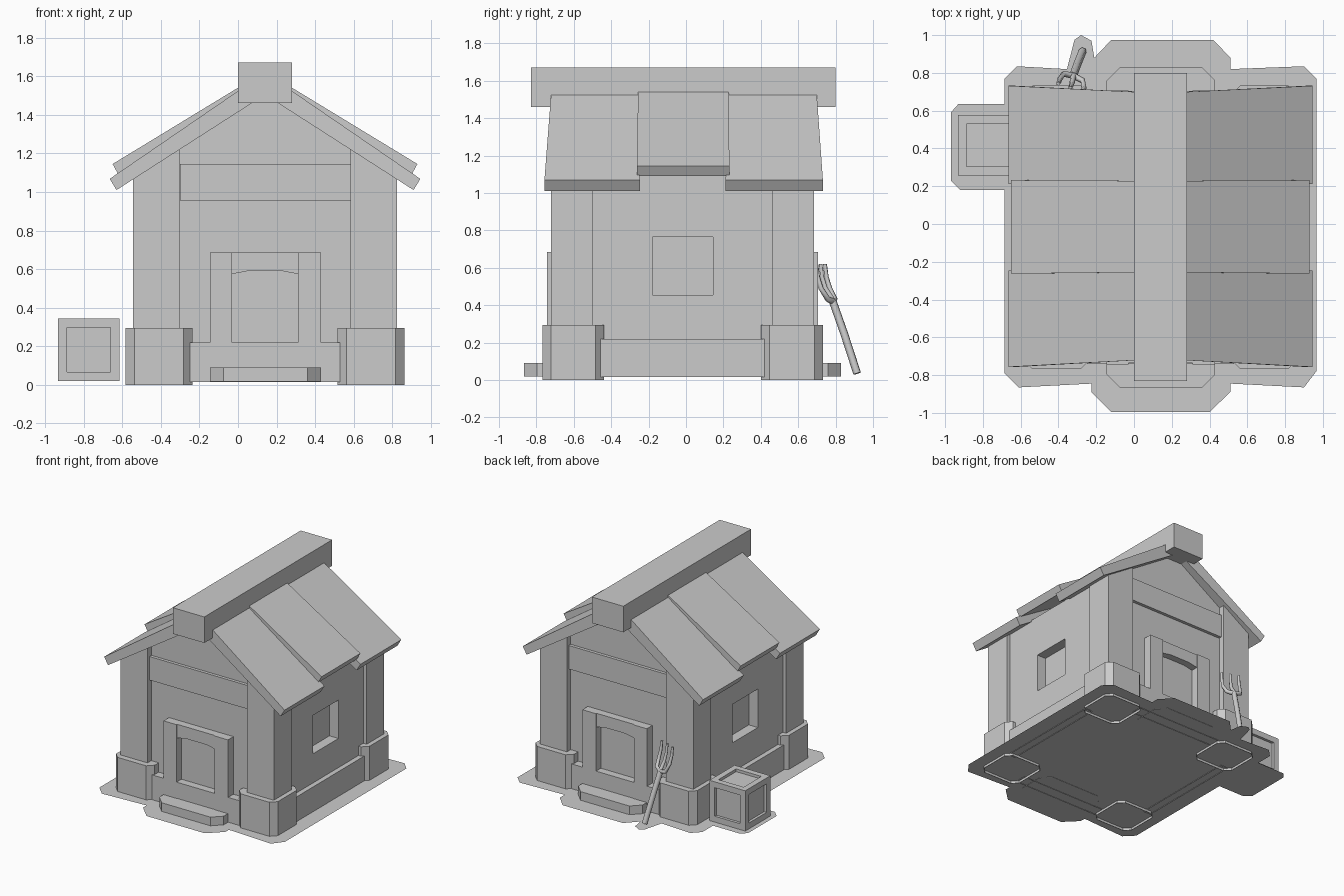
import bpy, bmesh
from mathutils import Vector

if "Cube" in bpy.data.objects:
    bpy.data.objects.remove(bpy.data.objects["Cube"])

CX, CY = 0.14, -0.018          # centre of the house
S = (-1, 1)


def finish(name, bm):
    bmesh.ops.recalc_face_normals(bm, faces=bm.faces)
    me = bpy.data.meshes.new(name)
    bm.to_mesh(me)
    bm.free()
    ob = bpy.data.objects.new(name, me)
    bpy.context.collection.objects.link(ob)
    return ob


def prism(name, pts, lo, hi, axis='z', open_bottom=False):
    """Extrude a 2D outline along z (outline in x,y) or along y (outline in x,z)."""
    bm = bmesh.new()
    place = (lambda p, h: (p[0], p[1], h)) if axis == 'z' else (lambda p, h: (p[0], h, p[1]))
    a = [bm.verts.new(place(p, lo)) for p in pts]
    b = [bm.verts.new(place(p, hi)) for p in pts]
    if not open_bottom:
        bm.faces.new(a)
    bm.faces.new(b)
    n = len(pts)
    for i in range(n):
        bm.faces.new((a[i], a[(i + 1) % n], b[(i + 1) % n], b[i]))
    return finish(name, bm)


def box(name, x, y, z, open_bottom=False):
    x, y = sorted(x), sorted(y)
    return prism(name, [(x[0], y[0]), (x[1], y[0]), (x[1], y[1]), (x[0], y[1])], *z,
                 open_bottom=open_bottom)


def octagon(x0, x1, y0, y1, c):
    return [(x0 + c, y0), (x1 - c, y0), (x1, y0 + c), (x1, y1 - c),
            (x1 - c, y1), (x0 + c, y1), (x0, y1 - c), (x0, y0 + c)]


def under_roof(u):
    return 1.512 - 0.634 * u


# ground sheet with bumps for steps, fork and crate
outline = [(-.61, -.865), (-.225, -.845), (-.225, -.89), (-.12, -.995), (.40, -.995), (.51, -.89),
           (.51, -.845), (.9, -.865), (.965, -.78), (.965, .77), (.9, .835), (.51, .82),
           (.51, .88), (.42, .975), (-.12, .975), (-.21, .88), (-.225, .97), (-.28, 1.0),
           (-.315, .975), (-.355, .82), (-.62, .835), (-.685, .77), (-.685, .635),
           (-.93, .635), (-.97, .59), (-.97, .23), (-.92, .18), (-.685, .18), (-.685, -.79)]
bm = bmesh.new()
bm.faces.new([bm.verts.new((x, y, 0.02)) for x, y in outline])
finish("ground", bm)

# gabled house body
w = 0.655
body = prism("house_walls", [(CX - w, .02), (CX + w, .02), (CX + w, under_roof(w)),
                             (CX, under_roof(0)), (CX - w, under_roof(w))],
             CY - .655, CY + .655, 'y')

# recessed side windows
for s in S:
    cut = box("window_cutter", (CX + s * (w - .08), CX + s * .8), (-.18, .145), (.455, .765))
    cut.hide_render = True
    cut.hide_viewport = True
    mod = body.modifiers.new("window", 'BOOLEAN')
    mod.object = cut
    mod.solver = 'EXACT'

# corner posts with tops cut to the roof slope, on chamfered stone footings
for sx in S:
    for sy in S:
        post = [(CX + sx * u, z) for u, z in
                ((.443, .02), (.685, .02), (.685, under_roof(.685) + .01), (.443, under_roof(.443) + .01))]
        prism("corner_post", post, CY + sy * .48, CY + sy * .703, 'y')
        fx = sorted((CX + sx * .377, CX + sx * .722))
        fy = sorted((CY + sy * .42, CY + sy * .75))
        prism("corner_footing", octagon(*fx, *fy, .045), 0, .295, open_bottom=True)

# low plinths between the footings
for s in S:
    box("side_plinth", (CX + s * .63, CX + s * .695), (-.47, .43), (.015, .22), True)
    box("end_plinth", (-.25, .53), (CY + s * .63, CY + s * .722), (.015, .22), True)

# doorways front and back: jambs, arched lintel, panel, step and gable beam
for s in S:
    inner, outer = CY + s * .64, CY + s * .725
    for x in ((-.145, -.03), (.31, .43)):
        box("door_jamb", x, (inner, outer), (.02, .685))
    prism("door_lintel", [(-.03, .575), (.05, .59), (.23, .59), (.31, .575), (.31, .685), (-.03, .685)],
          inner, outer - s * .008, 'y')
    box("door_panel", (-.03, .31), (inner, CY + s * .66), (.02, .6))
    y0, y1 = CY + s * .5, CY + s * .848
    prism("door_step", octagon(-.145, .43, min(y0, y1), max(y0, y1), .07), .018, .09)
    box("gable_beam", (-.30, .585), (inner, CY + s * .68), (.955, 1.145))

# ridge beam
box("ridge_beam", (0, .28), (-.83, .80), (1.46, 1.67))


# roof boards: profile points (distance from ridge, height), y range at ridge and at eave
def roof_board(name, side, profile, top_y, eave_y):
    bm = bmesh.new()
    rings = []
    for k in (0, 1):
        rings.append([bm.verts.new((CX + side * u, (top_y if u < .5 else eave_y)[k], z))
                      for u, z in profile])
    bm.faces.new(rings[0])
    bm.faces.new(rings[1])
    for i in range(4):
        j = (i + 1) % 4
        bm.faces.new((rings[0][i], rings[0][j], rings[1][j], rings[1][i]))
    finish(name, bm)


low = [(.05, 1.585), (.805, 1.068), (.77, 1.01), (.05, 1.472)]
high = [(.05, 1.595), (.79, 1.145), (.76, 1.09), (.05, 1.525)]
for s in S:
    roof_board("front_roof_board", s, low, (-.717, -.255), (-.757, -.247))
    roof_board("back_roof_board", s, low, (.225, .695), (.212, .732))
    roof_board("middle_roof_board", s, high, (-.255, .228), (-.263, .232))

# crate with sunken panels
bm = bmesh.new()
bmesh.ops.create_cube(bm, size=1)
bmesh.ops.scale(bm, vec=(.32, .32, .325), verts=bm.verts)
bmesh.ops.translate(bm, vec=(-.773, .417, .1825), verts=bm.verts)
sides = list(bm.faces)
bmesh.ops.inset_individual(bm, faces=sides, thickness=.067)
bmesh.ops.inset_individual(bm, faces=sides, thickness=0.0, depth=-.022)
finish("crate", bm)


# hay fork leaning on the back wall, made of tubes
def tube(name, pts, radius, taper=1.0):
    cu = bpy.data.curves.new(name, 'CURVE')
    cu.dimensions = '3D'
    cu.bevel_depth = radius
    cu.bevel_resolution = 1
    cu.use_fill_caps = True
    sp = cu.splines.new('POLY')
    sp.points.add(len(pts) - 1)
    for i, p in enumerate(pts):
        sp.points[i].co = (*p, 1)
        sp.points[i].radius = 1 + (taper - 1) * i / (len(pts) - 1)
    ob = bpy.data.objects.new(name, cu)
    bpy.context.collection.objects.link(ob)


across = Vector((.94, -.34, 0))
neck = Vector((-.322, .785, .42))
tube("fork_handle", [(-.272, .915, .035), (-.30, .845, .25), neck], .021)
for k in (-1, 0, 1):
    off = across * (.068 * k)
    pts = [neck, neck + off * .8 + Vector((0, -.008, .012 if k else .02)),
           neck + off + Vector((-.006, -.04, .07)),
           neck + off + Vector((-.012, -.057, .13)), neck + off + Vector((-.015, -.065, .20))]
    tube("fork_prong", pts, .017, .6)
